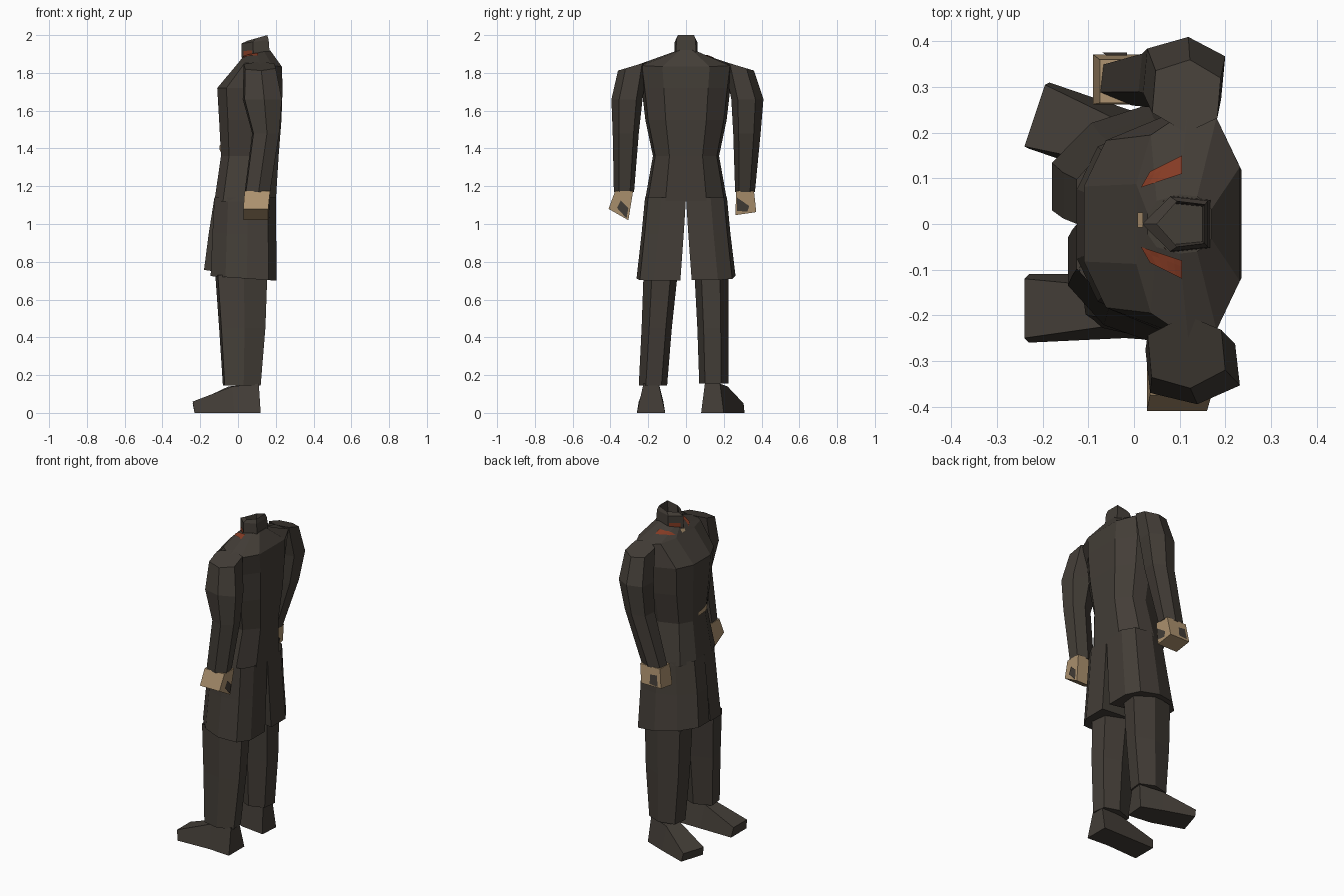
import bpy, bmesh
from mathutils import Vector
from mathutils.bvhtree import BVHTree

if "Cube" in bpy.data.objects:
    bpy.data.objects.remove(bpy.data.objects["Cube"])


def material(name, rgb):
    m = bpy.data.materials.new(name)
    m.diffuse_color = (*rgb, 1)
    m.use_nodes = True
    m.node_tree.nodes["Principled BSDF"].inputs["Base Color"].default_value = m.diffuse_color
    return m


CLOTH = material("dark cloth", (0.056, 0.047, 0.038))
SKIN = material("tan skin", (0.42, 0.29, 0.16))
RED = material("rust red", (0.24, 0.045, 0.018))

# Unit cross-sections, stretched into each ring's bounds
BODY = [(-1, -.35), (-.72, -.78), (0, -1), (.55, -.93), (1, -.5), (1.0, 0),
        (1, .5), (.55, .93), (0, 1), (-.72, .78), (-1, .35)]
COLLAR = [(-1, 0), (-.15, -1), (1, -.85), (1, .85), (-.15, 1)]
LIMB = [(-1, -.45), (0, -1), (.9, -.6), (1, .5), (.1, 1), (-.9, .7)]
BOX = [(-1, -1), (1, -1), (1, 1), (-1, 1)]
SKIRT = [(-1, -1), (-1, -.1), (-.55, .65), (.1, 1), (.75, .85), (1, .2), (1, -1)]


def finish(name, bm, mat, recalc=True):
    if recalc:
        bmesh.ops.recalc_face_normals(bm, faces=bm.faces)
    me = bpy.data.meshes.new(name)
    bm.to_mesh(me)
    bm.free()
    me.materials.append(mat)
    ob = bpy.data.objects.new(name, me)
    bpy.context.collection.objects.link(ob)
    return ob


def bridge(bm, loops, first=True, last=True):
    n = len(loops[0])
    for a, b in zip(loops, loops[1:]):
        for i in range(n):
            j = (i + 1) % n
            bm.faces.new((a[i], a[j], b[j], b[i]))
    if first:
        bm.faces.new(loops[0])
    if last:
        bm.faces.new(loops[-1])


def loft(name, shape, rings, mat=CLOTH, side=1, first=True):
    """Rings: (z, x0, x1, y0, y1[, x tilt, y tilt]); side=-1 flips y."""
    bm = bmesh.new()
    loops = []
    for r in rings:
        z, x0, x1, y0, y1 = r[:5]
        tx, ty = (tuple(r[5:]) + (0, 0))[:2]
        loops.append([bm.verts.new(((x0 + x1) / 2 + u * (x1 - x0) / 2,
                                    side * ((y0 + y1) / 2 + v * (y1 - y0) / 2),
                                    z + tx * u + ty * v)) for u, v in shape])
    bridge(bm, loops, first)
    return finish(name, bm, mat)


# Coat body with hollow collar
torso = loft("coat_body", BODY, [(z, xf, xb, -w, w, t) for z, xf, xb, w, t in [
    (1.12, -.125, .20, .218, 0), (1.36, -.09, .215, .175, 0),
    (1.55, -.10, .23, .215, 0), (1.72, -.11, .236, .235, 0),
    (1.845, .005, .232, .25, -.012), (1.905, .03, .17, .065, .015)]], first=False)
collar = loft("collar", COLLAR, [(1.89, .018, .168, -.062, .062, .01),
              (1.965, .018, .162, -.06, .06, .01), (1.985, .05, .155, -.05, .05, .015),
              (1.90, .035, .15, -.045, .045, .01)], first=False)

# Coat skirt, split at the centre
loft("coat_skirt_left", SKIRT, [(1.14, -.125, .20, 0, .217),
     (.95, -.155, .202, .012, .235), (.73, -.18, .205, .03, .262, -.027)], first=False)
loft("coat_skirt_right", SKIRT, [(1.14, -.125, .20, 0, .217), (.95, -.135, .202, .012, .235),
     (.712, -.145, .205, .03, .262, -.012)], side=-1, first=False)

# Sleeves and hands
loft("sleeve_left", LIMB, [(1.836, .04, .19, .20, .36, 0, -.024),
     (1.66, .02, .20, .24, .41), (1.48, .01, .165, .25, .395),
     (1.17, -.075, .065, .26, .365)])
loft("sleeve_right", LIMB, [(1.836, .03, .20, .20, .36, 0, -.024),
     (1.66, .025, .232, .23, .395), (1.48, .075, .218, .25, .388),
     (1.17, .035, .17, .275, .382)], side=-1)
hand_left = loft("hand_left", BOX, [(1.175, -.075, .06, .265, .36),
                 (1.055, -.09, .045, .262, .372, 0, .008)], SKIN)
hand_right = loft("hand_right", BOX, [(1.175, .035, .17, .28, .375),
                  (1.05, .028, .16, .305, .41, 0, .03)], SKIN, -1)

# Trousers
loft("trouser_left", LIMB, [(.735, -.11, .155, .045, .225),
     (.45, -.10, .145, .06, .225), (.155, -.075, .12, .07, .225)], first=False)
loft("trouser_right", LIMB, [(.73, -.12, .155, .045, .225),
     (.45, -.10, .145, .075, .235), (.145, -.08, .12, .10, .25)], CLOTH, -1, False)


# Shoes: heel section, instep section, toe section
def shoe(name, sections):
    bm = bmesh.new()
    loops = []
    for x, dx, y0, y1, top, inset in sections:
        loops.append([bm.verts.new(p) for p in (
            (x, y0, 0), (x + dx, y1, 0),
            (x + dx - .01, y1 - inset, top), (x - .01, y0 + inset, top))])
    bridge(bm, loops)
    return finish(name, bm, CLOTH)


shoe("shoe_left", [(.11, .01, .08, .20, .155, .02), (-.04, .03, .10, .25, .14, .03),
                   (-.23, .045, .165, .31, .05, .005)])
shoe("shoe_right", [(.12, 0, -.26, -.11, .155, .035), (-.02, 0, -.25, -.11, .14, .03),
                    (-.23, 0, -.26, -.11, .06, .01)])


# Thin coloured plates projected on a part's surface
def plate(name, target, corners, direction, mat, steps=5):
    src = bmesh.new()
    src.from_mesh(target.data)
    tree = BVHTree.FromBMesh(src)
    src.free()
    d = Vector(direction)
    a, b, c, e = [Vector(p) for p in corners]
    pb = bmesh.new()
    grid = []
    for i in range(steps + 1):
        s = i / steps
        row = []
        for k in range(4):
            p = a.lerp(b, s).lerp(e.lerp(c, s), k / 3)
            hit = tree.ray_cast(p - d * 2, d)[0]
            row.append(pb.verts.new((hit or p) - d * .005))
        grid.append(row)
    for r, q in zip(grid, grid[1:]):
        for k in range(3):
            f = pb.faces.new((r[k], r[k + 1], q[k + 1], q[k]))
            f.normal_update()
            if f.normal.dot(d) > 0:
                f.normal_flip()
    return finish(name, pb, mat, False)


# Red collar trims and lining, shirt spot and belt clasp
DOWN, BACK, INWARD, OUTWARD = (0, 0, -1), (1, 0, 0), (0, -1, 0), (-1, 0, 0)
for s, label in ((1, "left"), (-1, "right")):
    o = .015
    plate("collar_trim_" + label, torso, [(.015, s * .065 + o, 1.9), (.105, s * .095 + o, 1.9),
          (.105, s * .135 + o, 1.9), (.035, s * .10 + o, 1.9)], DOWN, RED)
    plate("collar_lining_" + label, collar, [(.028, 0, 1.885), (.075, 0, 1.895),
          (.075, 0, 1.92), (.028, 0, 1.915)], (0, -s, 0), RED, 3)
plate("shirt_spot", torso, [(.008, -.008, 1.9), (.02, -.008, 1.9), (.02, .025, 1.9),
      (.008, .025, 1.9)], DOWN, SKIN, 1)
plate("belt_clasp", torso, [(0, -.075, 1.385), (0, .015, 1.375), (0, .015, 1.40),
      (0, -.075, 1.42)], BACK, SKIN, 3)

# Dark gaps between the curled fingers
plate("finger_gap_left_side", hand_left, [(-.07, 0, 1.07), (-.015, 0, 1.075),
      (-.015, 0, 1.13), (-.06, 0, 1.135)], INWARD, CLOTH, 2)
plate("finger_gap_left_back", hand_left, [(0, .27, 1.07), (0, .325, 1.065),
      (0, .335, 1.095), (0, .27, 1.14)], OUTWARD, CLOTH, 2)
plate("finger_gap_right_back", hand_right, [(0, -.365, 1.085), (0, -.315, 1.03),
      (0, -.305, 1.085), (0, -.345, 1.125)], OUTWARD, CLOTH, 2)
